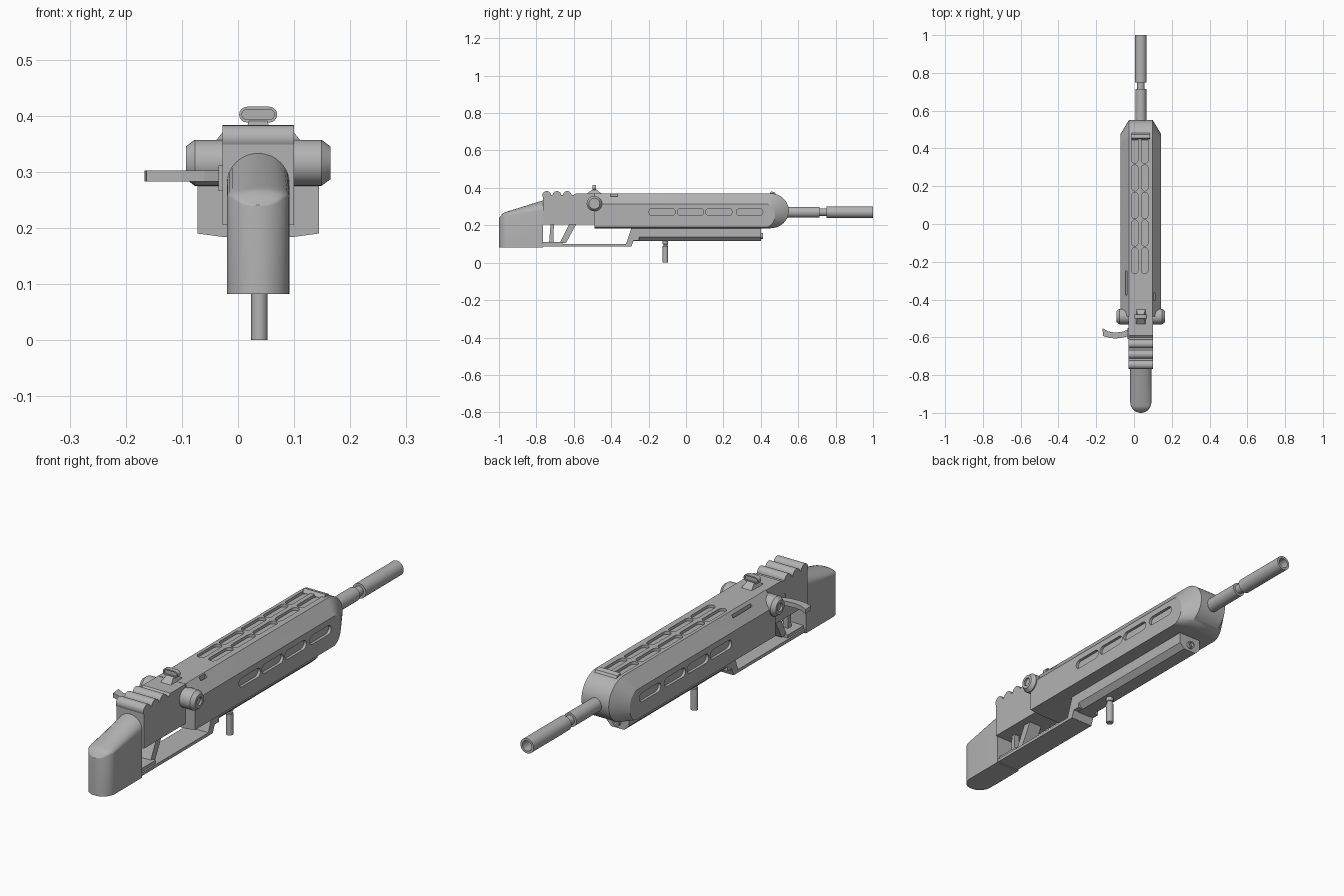
import bpy, bmesh, math
from mathutils import Vector

old = bpy.data.objects.get("Cube")
if old:
    bpy.data.objects.remove(old, do_unlink=True)

CX = 0.036  # centre plane of the main body

grey = bpy.data.materials.new("plain grey")
grey.use_nodes = True
grey.diffuse_color = (0.45, 0.45, 0.45, 1)
grey.node_tree.nodes["Principled BSDF"].inputs["Base Color"].default_value = grey.diffuse_color


def build(name, *lofts):
    """Skin each loft (a list of equal-sized rings) with capped ends into one object."""
    bm = bmesh.new()
    for rings in lofts:
        rows = [[bm.verts.new(p) for p in ring] for ring in rings]
        n = len(rows[0])
        for a, b in zip(rows, rows[1:]):
            for i in range(n):
                j = (i + 1) % n
                bm.faces.new((a[i], a[j], b[j], b[i]))
        bm.faces.new(rows[0])
        bm.faces.new(rows[-1])
    bmesh.ops.recalc_face_normals(bm, faces=bm.faces)
    mesh = bpy.data.meshes.new(name)
    bm.to_mesh(mesh)
    bm.free()
    mesh.materials.append(grey)
    ob = bpy.data.objects.new(name, mesh)
    bpy.context.collection.objects.link(ob)
    return ob


def smooth(ob, angle=32):
    bpy.ops.object.select_all(action='DESELECT')
    ob.select_set(True)
    bpy.context.view_layer.objects.active = ob
    bpy.ops.object.shade_smooth_by_angle(angle=math.radians(angle))


def place(axis, u, v, w):
    """Put a 2D point on the plane across the axis, at depth w."""
    return Vector({'x': (w, u, v), 'y': (u, w, v), 'z': (u, v, w)}[axis])


def prism(axis, pts, a, b):
    return [[place(axis, u, v, w) for u, v in pts] for w in (a, b)]


def slab(pts, half):
    """Side profile (y, z) extruded evenly about the centre plane."""
    return prism('x', pts, CX - half, CX + half)


def lathe(axis, u, v, profile, n=32):
    turns = [math.tau * i / n for i in range(n)]
    return [[place(axis, u + r * math.cos(t), v + r * math.sin(t), w) for t in turns]
            for w, r in profile]


def pill(u, v, length, width, n=8):
    r, pts = width / 2, []
    for side, start in ((1, -90), (-1, 90)):
        for i in range(n + 1):
            t = math.radians(start + 180 * i / n)
            pts.append((u + side * (length / 2 - r) + r * math.cos(t), v + r * math.sin(t)))
    return pts


def box(x0, x1, y0, y1, z0, z1):
    return prism('z', [(x0, y0), (x1, y0), (x1, y1), (x0, y1)], z0, z1)


# Main shell: rounded nose profile, chamfered along its top and nose
def shell_ring(x, bottom, top, nose, reach, steps=20):
    mid, half = (top + bottom) / 2, (top - bottom) / 2
    pts = [(x, -0.49, bottom)]
    for i in range(steps + 1):
        t = math.radians(-90 + 180 * i / steps)
        pts.append((x, nose + reach * math.cos(t), mid + half * math.sin(t)))
    return pts + [(x, -0.49, top)]


outer, inner = (0.184, 0.371, 0.45, 0.1), (0.19, 0.315, 0.425, 0.05)
shell = build("main_shell", [shell_ring(CX - 0.108, *inner), shell_ring(CX - 0.063, *outer),
                             shell_ring(CX + 0.063, *outer), shell_ring(CX + 0.108, *inner)])

# Vent slots cut into both sides and the top
cuts = []
for y in (-0.128, 0.024, 0.176, 0.34):
    for s in (-1, 1):
        cuts.append(prism('x', pill(y, 0.271, 0.142, 0.038), CX + s * 0.096, CX + s * 0.12))
for k in range(5):
    for x in (0.004, 0.057):
        rot = [(x + v, 0.39 - 0.146 * k + u) for u, v in pill(0, 0, 0.138, 0.034)]
        cuts.append(prism('z', rot, 0.359, 0.39))
# Narrow notches in the sloped shoulders
cuts.append(box(-0.044, -0.036, -0.375, -0.25, 0.335, 0.39))
cuts.append(box(0.102, 0.112, -0.405, -0.365, 0.34, 0.39))
cutter = build("slot_cutter", *cuts)
cutter.hide_render = True
mod = shell.modifiers.new("slots", 'BOOLEAN')
mod.operation, mod.solver, mod.object = 'DIFFERENCE', 'EXACT', cutter
bpy.context.view_layer.objects.active = shell
bpy.ops.object.modifier_apply(modifier=mod.name)
bpy.data.objects.remove(cutter, do_unlink=True)
smooth(shell, 25)

# Small raised lip at the front of the top
build("front_lip", slab([(0.445, 0.365), (0.455, 0.381), (0.475, 0.376), (0.485, 0.36)], 0.05))

# Rear block with its back rim and gripping ridges
build("rear_block", slab([(-0.765, 0.205), (-0.48, 0.205), (-0.48, 0.37), (-0.59, 0.37),
                          (-0.6, 0.362), (-0.765, 0.362)], 0.064))
ridges = [lathe('x', y, 0.36, [(CX - 0.064, 0.023), (CX + 0.064, 0.023)], 24)
          for y in (-0.745, -0.69, -0.635)]
smooth(build("grip_ridges", *ridges))


# Stock: rounded end in plan, arched and sloping top
def stock_ring(y, w):
    end = (y + 1) / 0.235
    crown = 0.24 + 0.02 * min(1, (y + 1) / 0.025) + 0.073 * end
    drop = (0.012 + 0.043 * end) * w / 0.056
    pts = [(CX + w, y, 0.082), ]
    for i in range(17):
        t = math.pi * i / 16
        pts.append((CX + w * math.cos(t), y, crown - drop + drop * math.sin(t)))
    return pts + [(CX - w, y, 0.082)]


R = 0.056
rings = [stock_ring(-1 + R * (1 - math.cos(t)), R * math.sin(t))
         for t in [math.radians(a) for a in (8, 18, 30, 42, 54, 66, 78, 90)]]
smooth(build("stock", rings + [stock_ring(-0.765, R)]), 35)

# Trigger guard: lower bar and slanted front post
build("guard_bar", slab([(-0.775, 0.086), (-0.292, 0.086), (-0.292, 0.099), (-0.775, 0.099)], 0.052))
build("guard_post", slab([(-0.325, 0.088), (-0.292, 0.088), (-0.28, 0.118), (-0.25, 0.118),
                          (-0.25, 0.19), (-0.29, 0.19)], 0.052))
build("guard_foot", slab([(-0.77, 0.098), (-0.66, 0.098), (-0.66, 0.112), (-0.77, 0.112)], 0.045))
build("grip_strut", slab([(-0.675, 0.105), (-0.642, 0.105), (-0.585, 0.21), (-0.622, 0.21)], 0.03))
build("trigger", slab([(-0.732, 0.105), (-0.71, 0.105), (-0.706, 0.21), (-0.724, 0.21)], 0.012))

# Fore-end under the shell, with chamfered underside and a rod at its tip
fore = [(CX - 0.052, 0.19), (CX - 0.052, 0.138), (CX - 0.03, 0.116),
        (CX + 0.03, 0.116), (CX + 0.052, 0.138), (CX + 0.052, 0.19)]
build("fore_end", prism('y', fore, -0.28, 0.4))
smooth(build("fore_rod", lathe('y', CX, 0.143, [(0.38, 0.016), (0.412, 0.016), (0.412, 0.01), (0.4, 0.01)])))

# Downward peg
smooth(build("lower_peg", lathe('z', 0.038, -0.11, [(0, 0.0145), (0.088, 0.0145), (0.09, 0.0115),
                                                    (0.098, 0.0115), (0.1, 0.0145), (0.125, 0.0145)])))

# Barrel with a neck and a hollow muzzle
smooth(build("barrel", lathe('y', CX, 0.27, [(0.5, 0.029), (0.715, 0.029), (0.715, 0.02), (0.75, 0.02),
                                             (0.75, 0.031), (1, 0.031), (1, 0.021), (0.88, 0.021)])))

# Side knobs with tapered caps and recessed centres
knobs = []
for s in (-1, 1):
    steps = [(0.05, 0.041), (0.113, 0.041), (0.129, 0.029), (0.129, 0.017), (0.121, 0.017)]
    knobs.append(lathe('x', -0.49, 0.316, [(CX + s * d, r) for d, r in steps]))
smooth(build("side_knobs", *knobs), 25)

# Curved bolt handle and its mounting plate
curve = [(-0.02, -0.555), (-0.06, -0.57), (-0.1, -0.575), (-0.135, -0.569), (-0.167, -0.552),
         (-0.163, -0.593), (-0.13, -0.603), (-0.1, -0.606), (-0.06, -0.602), (-0.02, -0.59)]
build("bolt_handle", prism('z', curve, 0.283, 0.302))
build("handle_plate", box(-0.035, -0.02, -0.61, -0.55, 0.266, 0.311))

# Rear sight: wedge base and a pill-shaped frame
build("sight_base", [[(CX + sx * w, -0.49 + sy * d, z) for sx, sy in ((-1, -1), (1, -1), (1, 1), (-1, 1))]
                     for w, d, z in ((0.025, 0.042, 0.368), (0.016, 0.01, 0.391))])
frame = [(0.068, 0.028, -0.5), (0.068, 0.028, -0.48), (0.058, 0.018, -0.48), (0.058, 0.018, -0.486)]
front = [(0.058, 0.018, -0.494), (0.058, 0.018, -0.5)]
smooth(build("sight_frame", [[place('y', u, v, y) for u, v in pill(CX, 0.402, l, w)]
                             for l, w, y in front + frame]))
